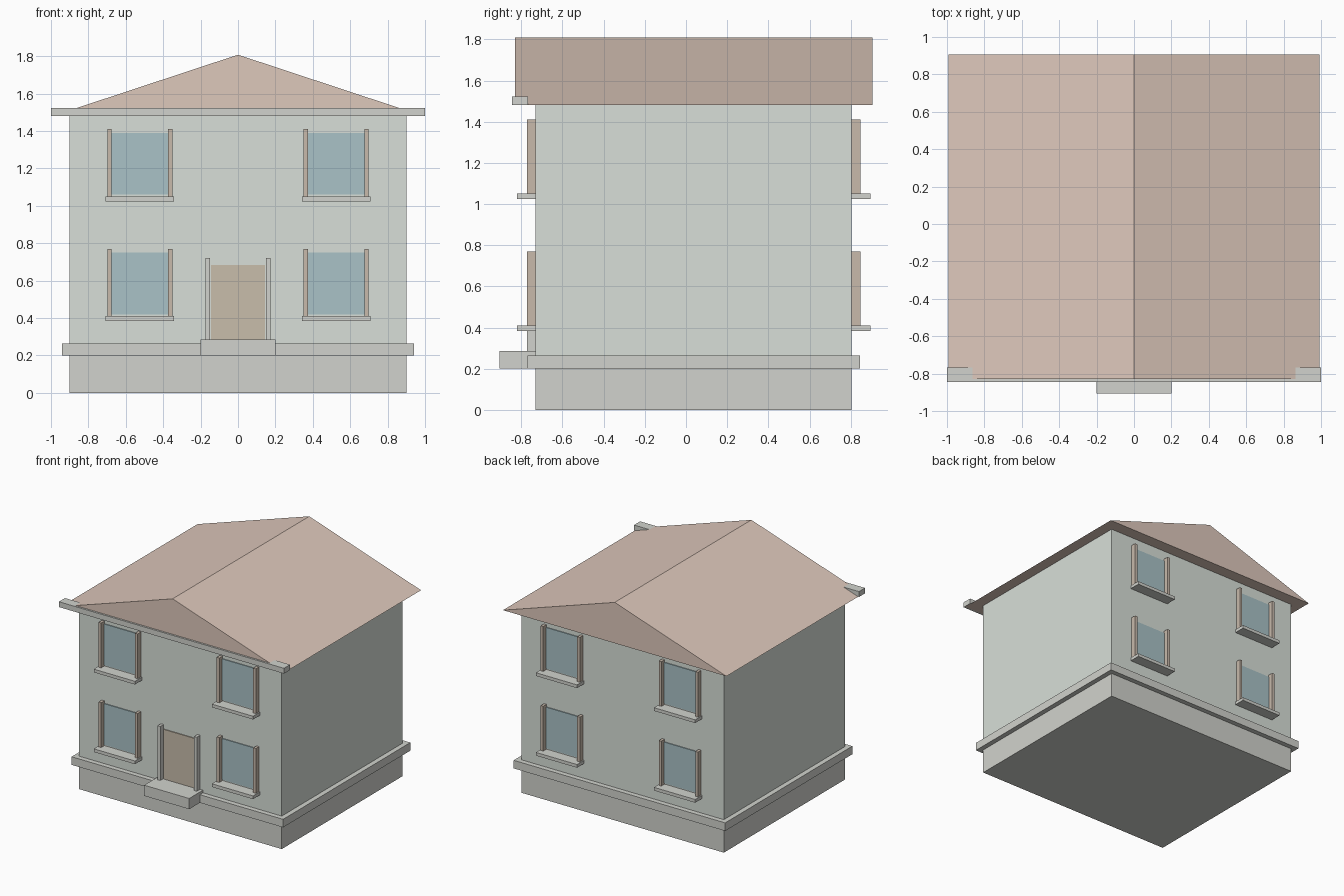
import bpy

if "Cube" in bpy.data.objects:
    bpy.data.objects.remove(bpy.data.objects["Cube"])

def material(name, rgb):
    m = bpy.data.materials.new(name)
    m.diffuse_color = (*rgb, 1)
    m.use_nodes = True
    m.node_tree.nodes["Principled BSDF"].inputs["Base Color"].default_value = m.diffuse_color
    return m

WALL = material("sage_plaster", (0.69, 0.74, 0.69))
STONE = material("stone", (0.64, 0.65, 0.61))
TILE = material("clay_tile", (0.73, 0.58, 0.50))
WOOD = material("wood", (0.58, 0.49, 0.41))
DOOR = material("door_wood", (0.58, 0.51, 0.41))
GLASS = material("window_glass", (0.40, 0.54, 0.57))

def mesh(name, verts, faces, mat):
    me = bpy.data.meshes.new(name)
    me.from_pydata(verts, [], faces)
    me.materials.append(mat)
    ob = bpy.data.objects.new(name, me)
    bpy.context.collection.objects.link(ob)
    return ob

def box(name, xs, ys, zs, mat):
    xs, ys, zs = sorted(xs), sorted(ys), sorted(zs)
    verts = [(x, y, z) for x in xs for y in ys for z in zs]
    faces = [(0, 1, 3, 2), (4, 6, 7, 5), (0, 4, 5, 1),
             (2, 3, 7, 6), (0, 2, 6, 4), (1, 5, 7, 3)]
    return mesh(name, verts, faces, mat)

FRONT, BACK = -0.73, 0.805

# Body: plinth, projecting band course, walls
box("plinth", (-0.9, 0.9), (FRONT, BACK), (0, 0.2), STONE)
box("base_band", (-0.94, 0.94), (FRONT - 0.04, BACK + 0.04), (0.2, 0.265), STONE)
box("walls", (-0.9, 0.9), (FRONT, BACK), (0.265, 1.48), WALL)

# Gable roof prism and front cornice
E, Z0, Z1, Y0, Y1 = 0.993, 1.48, 1.808, -0.83, 0.905
mesh("roof",
     [(-E, Y0, Z0), (E, Y0, Z0), (0, Y0, Z1), (-E, Y1, Z0), (E, Y1, Z0), (0, Y1, Z1)],
     [(0, 1, 2), (5, 4, 3), (0, 3, 4, 1), (1, 4, 5, 2), (2, 5, 3, 0)], TILE)
box("front_cornice", (-1, 1), (-0.845, -0.768), (1.48, 1.523), STONE)

# Windows: glass pane, two wooden jambs, stone sill
def window(name, x, z, wall, out):
    box(name + "_glass", (x - 0.15, x + 0.15), (wall - out * 0.01, wall + out * 0.007),
        (z + 0.01, z + 0.34), GLASS)
    for side, s in (("left", -1), ("right", 1)):
        box(f"{name}_{side}_jamb", (x + s * 0.151, x + s * 0.174),
            (wall, wall + out * 0.042), (z, z + 0.36), WOOD)
    box(name + "_sill", (x - 0.183, x + 0.183), (wall, wall + out * 0.09),
        (z - 0.026, z), STONE)

for face, wall, out in (("front", FRONT, -1), ("back", BACK, 1)):
    for level, z in (("lower", 0.41), ("upper", 1.05)):
        for side, x in (("left", -0.525), ("right", 0.525)):
            window(f"{face}_{level}_{side}_window", x, z, wall, out)

# Entrance: door, jambs, step
box("door", (-0.145, 0.145), (FRONT - 0.007, FRONT + 0.01), (0.285, 0.685), DOOR)
for side, s in (("left", -1), ("right", 1)):
    box(f"door_{side}_jamb", (s * 0.15, s * 0.174), (FRONT - 0.042, FRONT),
        (0.285, 0.72), STONE)
box("door_step", (-0.2, 0.2), (-0.905, FRONT), (0.2, 0.286), STONE)
